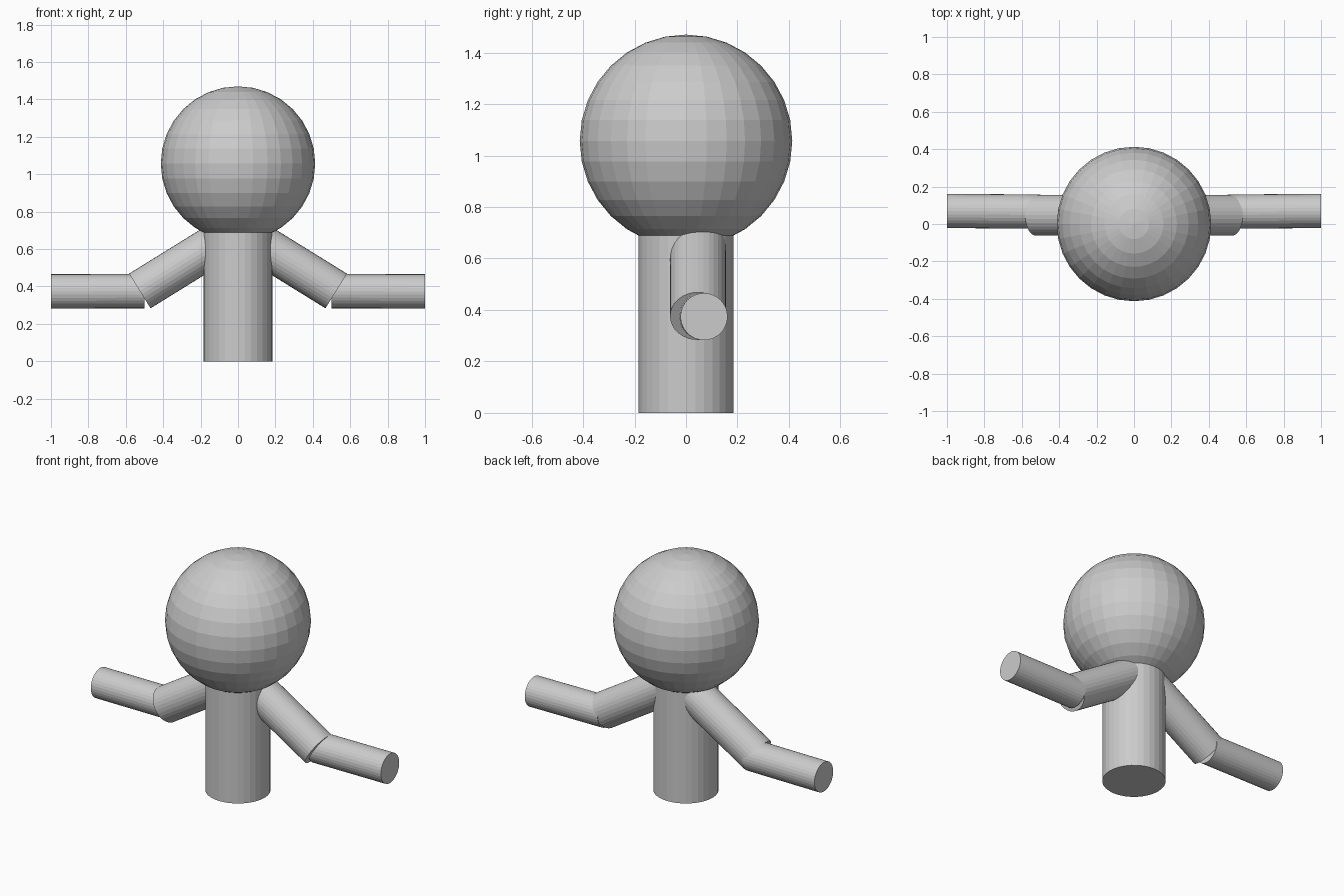
import bpy
from mathutils import Vector

if "Cube" in bpy.data.objects:
    bpy.data.objects.remove(bpy.data.objects["Cube"])

grey = bpy.data.materials.new("plain_grey")
grey.diffuse_color = (0.6, 0.6, 0.6, 1)
grey.use_nodes = True
grey.node_tree.nodes["Principled BSDF"].inputs["Base Color"].default_value = grey.diffuse_color


def finish(name):
    ob = bpy.context.object
    ob.name = name
    ob.data.materials.append(grey)
    return ob


def rod(name, start, end, radius):
    """Flat-sided cylinder between two points."""
    a, b = Vector(start), Vector(end)
    axis = b - a
    bpy.ops.mesh.primitive_cylinder_add(
        vertices=32, radius=radius, depth=axis.length, location=(a + b) / 2,
        rotation=axis.to_track_quat('Z', 'Y').to_euler())
    return finish(name)


# Torso, its top hidden in the head
rod("torso", (0, 0, 0), (0, 0, 0.76), 0.185)

# Head
bpy.ops.mesh.primitive_uv_sphere_add(
    segments=32, ring_count=16, radius=0.413, location=(0, 0, 1.057))
finish("head")

# Arms: thick sloping upper arm, thinner level forearm set slightly back
for side, s in (("left", -1), ("right", 1)):
    rod(side + "_upper_arm", (s * 0.09, 0.047, 0.645), (s * 0.525, 0.047, 0.376), 0.109)
    rod(side + "_forearm", (s * 0.50, 0.066, 0.375), (s * 1.0, 0.07, 0.374), 0.0915)
